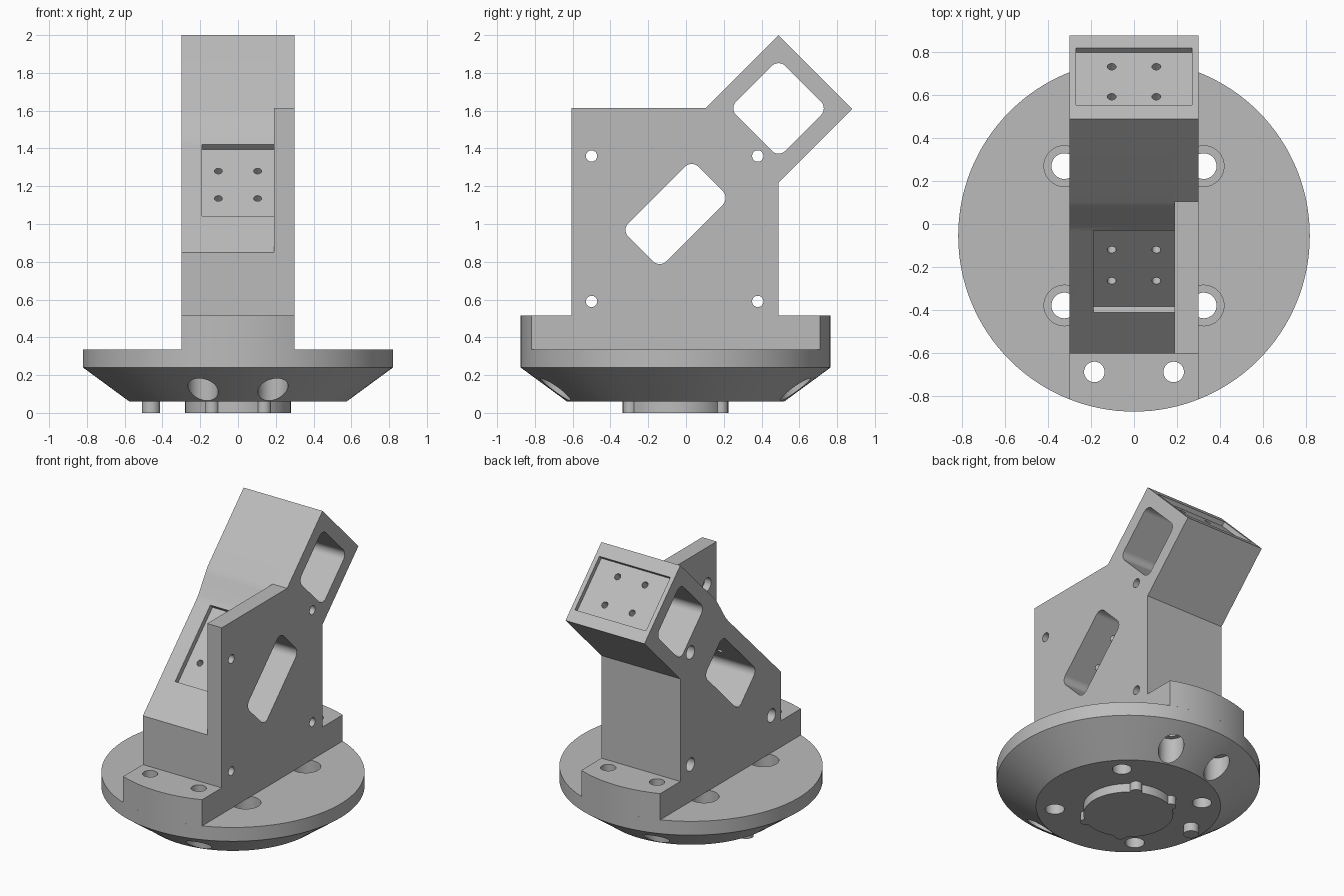
import bpy, bmesh, math
from mathutils import Vector, Matrix

if "Cube" in bpy.data.objects:
    bpy.data.objects.remove(bpy.data.objects["Cube"], do_unlink=True)

grey = bpy.data.materials.new("light grey")
grey.use_nodes = True
colour = (0.5, 0.5, 0.5, 1)
grey.diffuse_color = colour
grey.node_tree.nodes["Principled BSDF"].inputs["Base Color"].default_value = colour

CY = -0.055          # y of the base axis
R = 0.82             # base radius
HALF = 0.3           # half width of the bracket
WEB = 0.19           # inner face of the side plate
DIAG = math.sqrt(0.5)
U = Vector((0, DIAG, DIAG))     # up the slope
V = Vector((0, -DIAG, DIAG))    # out of the slope


def make(name, bm):
    bmesh.ops.recalc_face_normals(bm, faces=bm.faces)
    mesh = bpy.data.meshes.new(name)
    bm.to_mesh(mesh)
    bm.free()
    obj = bpy.data.objects.new(name, mesh)
    bpy.context.collection.objects.link(obj)
    return obj


def prism(name, points, direction):
    """Extrude a closed outline of 3D points."""
    bm = bmesh.new()
    face = bm.faces.new([bm.verts.new(p) for p in points])
    moved = bmesh.ops.extrude_face_region(bm, geom=[face])["geom"]
    verts = [v for v in moved if isinstance(v, bmesh.types.BMVert)]
    bmesh.ops.translate(bm, verts=verts, vec=direction)
    return make(name, bm)


def side_prism(name, yz, x0, x1):
    return prism(name, [(x0, y, z) for y, z in yz], (x1 - x0, 0, 0))


def rod(name, start, end, radius, segments=32):
    start, end = Vector(start), Vector(end)
    axis = end - start
    turn = axis.to_track_quat("Z", "Y").to_matrix().to_4x4()
    bm = bmesh.new()
    bmesh.ops.create_cone(bm, cap_ends=True, segments=segments, radius1=radius,
                          radius2=radius, depth=axis.length,
                          matrix=Matrix.Translation((start + end) / 2) @ turn)
    return make(name, bm)


def slanted(y, z, half_u, half_v, radius=0):
    """Outline of a rectangle turned 45 degrees, with rounded corners."""
    points = []
    steps = 8 if radius else 0
    for i, (su, sv) in enumerate([(1, 1), (-1, 1), (-1, -1), (1, -1)]):
        for k in range(steps + 1):
            a = math.pi / 2 * (i + k / max(steps, 1))
            p = (U * (su * (half_u - radius) + radius * math.cos(a))
                 + V * (sv * (half_v - radius) + radius * math.sin(a)))
            points.append((y + p.y, z + p.z))
    return points


def cut(obj, cutters):
    bpy.context.view_layer.objects.active = obj
    for cutter in cutters:
        mod = obj.modifiers.new("cut", "BOOLEAN")
        mod.operation = "DIFFERENCE"
        mod.solver = "EXACT"
        mod.object = cutter
        bpy.ops.object.modifier_apply(modifier=mod.name)


# Base disc: conical underside with a short straight rim
bm = bmesh.new()
rings = []
for radius, z in [(0.575, 0.06), (R, 0.24), (R, 0.335)]:
    rings.append([bm.verts.new((radius * math.cos(a), CY + radius * math.sin(a), z))
                  for a in (math.tau * k / 128 for k in range(128))])
for low, high in zip(rings, rings[1:]):
    for k in range(128):
        n = (k + 1) % 128
        bm.faces.new((low[k], low[n], high[n], high[k]))
bm.faces.new(rings[0])
bm.faces.new(rings[-1])
base_disc = make("base_disc", bm)

# Rail across the disc, with ends following the rim
sweep = math.asin(HALF / R)
outline = []
for middle in (math.pi / 2, -math.pi / 2):
    for k in range(17):
        a = middle + sweep * (k / 8 - 1)
        outline.append((R * math.cos(a), CY + R * math.sin(a), 0.335))
base_rail = prism("base_rail", outline, (0, 0, 0.18))

# Sloping body and square side plate, both carrying the tilted head
head = [(0.49, 1.22), (0.88, 1.61), (0.49, 2.0)]
foot = [(-0.605, 0.515), (0.49, 0.515)]
slope = [(0.1, 1.61), (0.07, 1.565), (0.0, 1.455), (-0.03, 1.42), (-0.605, 0.85)]
body = side_prism("sloping_body", foot + head + slope, -HALF, WEB)
side_plate = side_prism("side_plate", foot + head + [(0.105, 1.615), (-0.605, 1.615)],
                        WEB, HALF)

# Windows and head recess, cut through both
shared = [
    side_prism("cut_slot", slanted(CY, 1.053, 0.262, 0.142, 0.05), -0.5, 0.5),
    side_prism("cut_window", slanted(0.49, 1.612, 0.184, 0.184, 0.05), -0.5, 0.5),
    side_prism("cut_head_recess", slanted(0.688, 1.802, 0.03, 0.188), -0.27, 0.27),
]
# Cross bolt holes with deep counterbores
for y in (-0.5, 0.38):
    for z in (0.59, 1.36):
        shared.append(rod("cut_bolt", (-0.5, y, z), (0.5, y, z), 0.03))
        shared.append(rod("cut_bore", (-0.5, y, z), (0.24, y, z), 0.045))
# Screw holes in the two recess floors
body_only = [side_prism("cut_front_recess", slanted(-0.22, 1.23, 0.269, 0.035),
                        -WEB, WEB + 0.02)]
for x in (-0.104, 0.104):
    for y in (0.595, 0.735):
        p = Vector((x, y, 2.45 - y))
        shared.append(rod("cut_screw", p - U * 0.12, p + U * 0.12, 0.021, 24))
    for y in (-0.265, -0.12):
        p = Vector((x, y, 1.4 + y))
        body_only.append(rod("cut_screw", p - V * 0.12, p + V * 0.12, 0.021, 24))

# Vertical bolt holes in the base
rail_cuts, disc_cuts = [], []
for sx in (-1, 1):
    for sy in (-1, 1):
        x, y = 0.185 * sx, CY + 0.635 * sy
        rail_cuts.append(rod("cut_rail_bolt", (x, y, -0.1), (x, y, 0.7), 0.048))
        disc_cuts.append(rod("cut_rail_bore", (x, y, -0.1), (x, y, 0.24), 0.08))
        x, y = 0.325 * sx, CY + 0.325 * sy
        disc_cuts.append(rod("cut_disc_bolt", (x, y, -0.1), (x, y, 0.7), 0.06))
        disc_cuts.append(rod("cut_disc_bore", (x, y, 0.2), (x, y, 0.7), 0.095))

cut(body, body_only + shared)
cut(side_plate, shared)
cut(base_rail, rail_cuts)
cut(base_disc, disc_cuts + rail_cuts)
for cutter in shared + body_only + rail_cuts + disc_cuts:
    bpy.data.objects.remove(cutter, do_unlink=True)

# Locating boss and pins under the base
parts = [base_disc, base_rail, body, side_plate,
         rod("locating_boss", (0, CY, 0), (0, CY, 0.065), 0.28, 64),
         rod("offset_pin", (-0.46, CY + 0.06, 0), (-0.46, CY + 0.06, 0.065), 0.048)]
for sx in (-1, 1):
    for sy in (-1, 1):
        x, y = 0.138 * sx, CY + 0.24 * sy
        parts.append(rod("boss_pin", (x, y, 0), (x, y, 0.065), 0.038))

# Finish: one colour, smooth curves, crisp edges
for obj in parts:
    obj.data.materials.clear()
    obj.data.materials.append(grey)
    bpy.ops.object.select_all(action="DESELECT")
    obj.select_set(True)
    bpy.context.view_layer.objects.active = obj
    bpy.ops.object.shade_smooth_by_angle(angle=math.radians(20))
    normals = obj.modifiers.new("flat faces", "WEIGHTED_NORMAL")
    normals.keep_sharp = True
